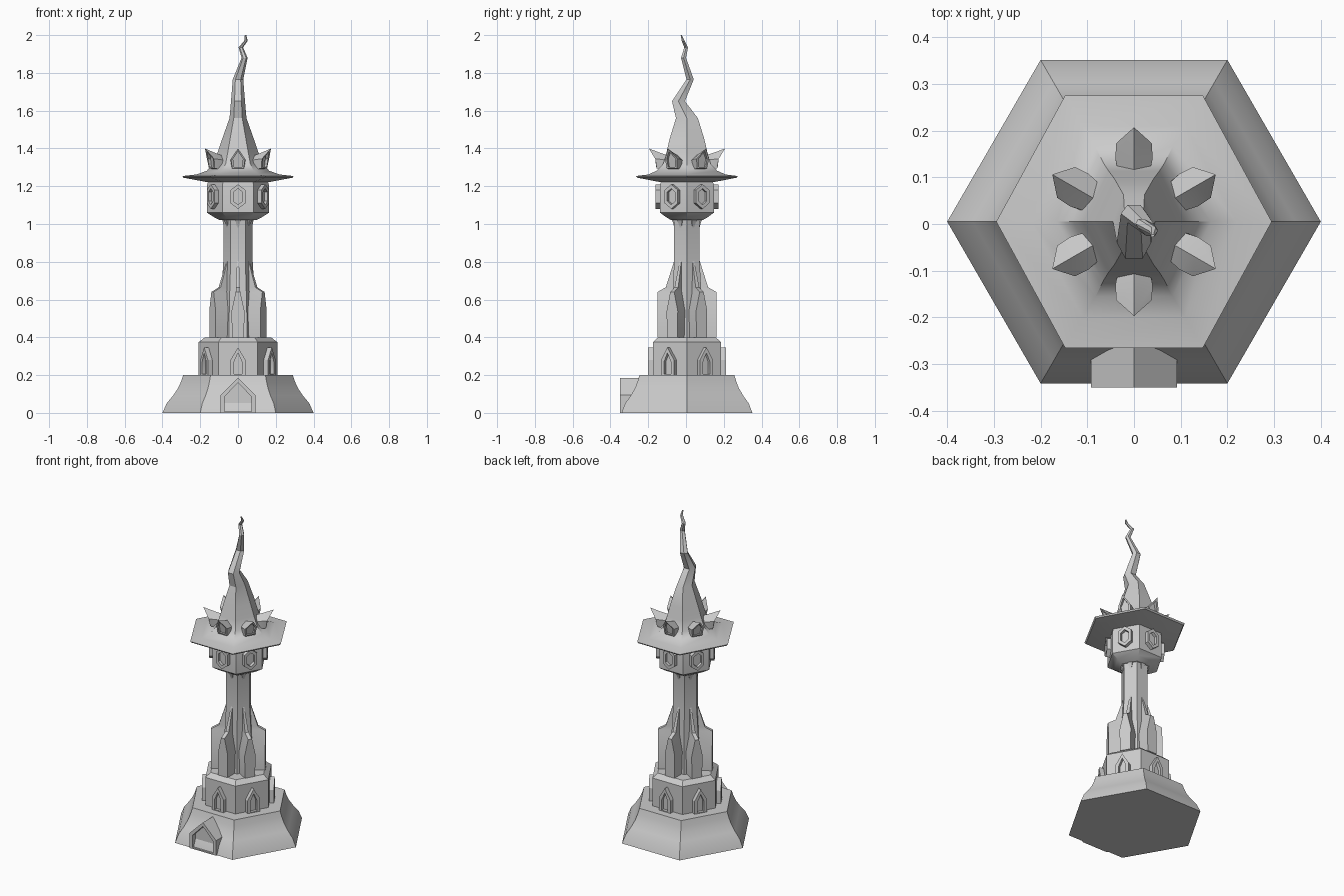
import bpy, bmesh
from math import cos, sin, radians

if "Cube" in bpy.data.objects:
    bpy.data.objects.remove(bpy.data.objects["Cube"])

CY = 0.005                                   # tower axis sits slightly behind centre
FLATS = [radians(30 + 60 * i) for i in range(6)]
FRONT = [radians(-90)]


def finish(name, bm):
    bmesh.ops.recalc_face_normals(bm, faces=bm.faces)
    me = bpy.data.meshes.new(name)
    bm.to_mesh(me)
    bm.free()
    ob = bpy.data.objects.new(name, me)
    bpy.context.collection.objects.link(ob)
    bpy.ops.object.select_all(action='DESELECT')
    ob.select_set(True)
    bpy.context.view_layer.objects.active = ob
    bpy.ops.object.shade_smooth_by_angle(angle=radians(30))
    return ob


def bridge(bm, a, b):
    n = len(a)
    for i in range(n):
        bm.faces.new((a[i], a[(i + 1) % n], b[(i + 1) % n], b[i]))


def loft(bm, loops):
    rings = [[bm.verts.new(p) for p in loop] for loop in loops]
    for a, b in zip(rings, rings[1:]):
        bridge(bm, a, b)
    bm.faces.new(rings[0])
    bm.faces.new(rings[-1])


def hex_stack(name, rings):
    """Rings are (z, half width x[, half depth y, centre x, centre y])."""
    loops = []
    for z, rx, *rest in rings:
        ry, cx, cy = (rest + [rx * 0.866, 0, 0][len(rest):])
        loops.append([(cx + sx * rx, cy + CY + sy * ry, z) for sx, sy in
                      ((1, 0), (.5, 1), (-.5, 1), (-1, 0), (-.5, -1), (.5, -1))])
    bm = bmesh.new()
    loft(bm, loops)
    return finish(name, bm)


def radial(name, loops, angles=FLATS):
    """Loft loops of (sideways, outward, z) and repeat them around the axis."""
    bm = bmesh.new()
    for a in angles:
        loft(bm, [[(r * cos(a) - u * sin(a), CY + r * sin(a) + u * cos(a), z)
                   for u, r, z in loop] for loop in loops])
    return finish(name, bm)


def frame(name, outer, inner, back, front, recess, angles=FLATS):
    """Raised frame with a sunken panel, outlines given as (sideways, z)."""
    radial(name, [[(u, r, z) for u, z in o] for o, r in
                  ((outer, back), (outer, front), (inner, front), (inner, recess))], angles)


def arch(w, z0, z1, z2):
    return [(-w, z0), (w, z0), (w, z1), (0, z2), (-w, z1)]


def gem(w, h, z, k):
    return [(0, z - h), (w, z - k), (w, z + k), (0, z + h), (-w, z + k), (-w, z - k)]


# stepped base
hex_stack("base", [(0, .4), (.05, .378), (.09, .345), (.13, .318), (.165, .302), (.2, .29)])
hex_stack("lower_tier", [(.2, .208), (.375, .208), (.4, .175)])
frame("door", arch(.092, 0, .095, .185), arch(.072, .008, .085, .16), .2, .355, .325, FRONT)
frame("lower_windows", arch(.04, .2, .28, .347), arch(.021, .205, .27, .318), .15, .207, .188)

# shaft with leaf shaped buttresses
hex_stack("shaft", [(.39, .098), (.6, .09), (.8, .078), (1.0, .078), (1.06, .09)])
radial("buttresses", [[(-w, .03, z), (w, .03, z), (w, r, z), (-w, r, z)] for z, r, w in
                      ((.4, .156, .032), (.54, .156, .034), (.64, .156, .012),
                       (.665, .112, .011), (.81, .066, .005))])
radial("brackets", [[(-w, .04, z), (w, .04, z), (w, r, z), (-w, r, z)] for z, r, w in
                    ((.975, .066, .003), (1.01, .074, .012), (1.05, .1, .022))])

# head chamber
hex_stack("head", [(1.02, .095), (1.035, .125), (1.06, .165), (1.2, .165), (1.24, .155)])
frame("head_windows", gem(.04, .065, 1.145, .035), gem(.024, .043, 1.145, .024), .11, .167, .148)

# crooked pointed hat
hex_stack("hat", [(1.222, .165), (1.245, .288, .262), (1.254, .295, .27), (1.262, .22, .205),
                  (1.282, .165, .16), (1.32, .13, .125), (1.38, .108, .108), (1.45, .084, .092),
                  (1.56, .045, .058), (1.65, .037, .034, 0, -.045), (1.765, .028, .019, 0, .017),
                  (1.88, .016, .013, .035, -.018), (1.935, .012, .01, .015, -.004),
                  (1.97, .009, .008, .042, -.02), (2.0, .004, .003, .04, -.03)])


# dormers with forward leaning peaks
def dormer(w, k, r0, r1, r2):
    return [(-w * .8, r0, 1.295 + k), (w * .8, r0, 1.295 + k), (w, r1, 1.345),
            (0, r2, 1.4 - k * 2), (-w, r1, 1.345)]


back = [(-.03, .08, 1.295), (.03, .08, 1.295), (.03, .09, 1.335), (0, .09, 1.36), (-.03, .09, 1.335)]
mid = [(-.032, .13, 1.29), (.032, .13, 1.29), (.04, .135, 1.342), (0, .15, 1.38), (-.04, .135, 1.342)]
radial("dormers", [back, mid, dormer(.038, 0, .16, .168, .202),
                   dormer(.026, .008, .163, .168, .19), dormer(.026, .008, .15, .153, .17)])
